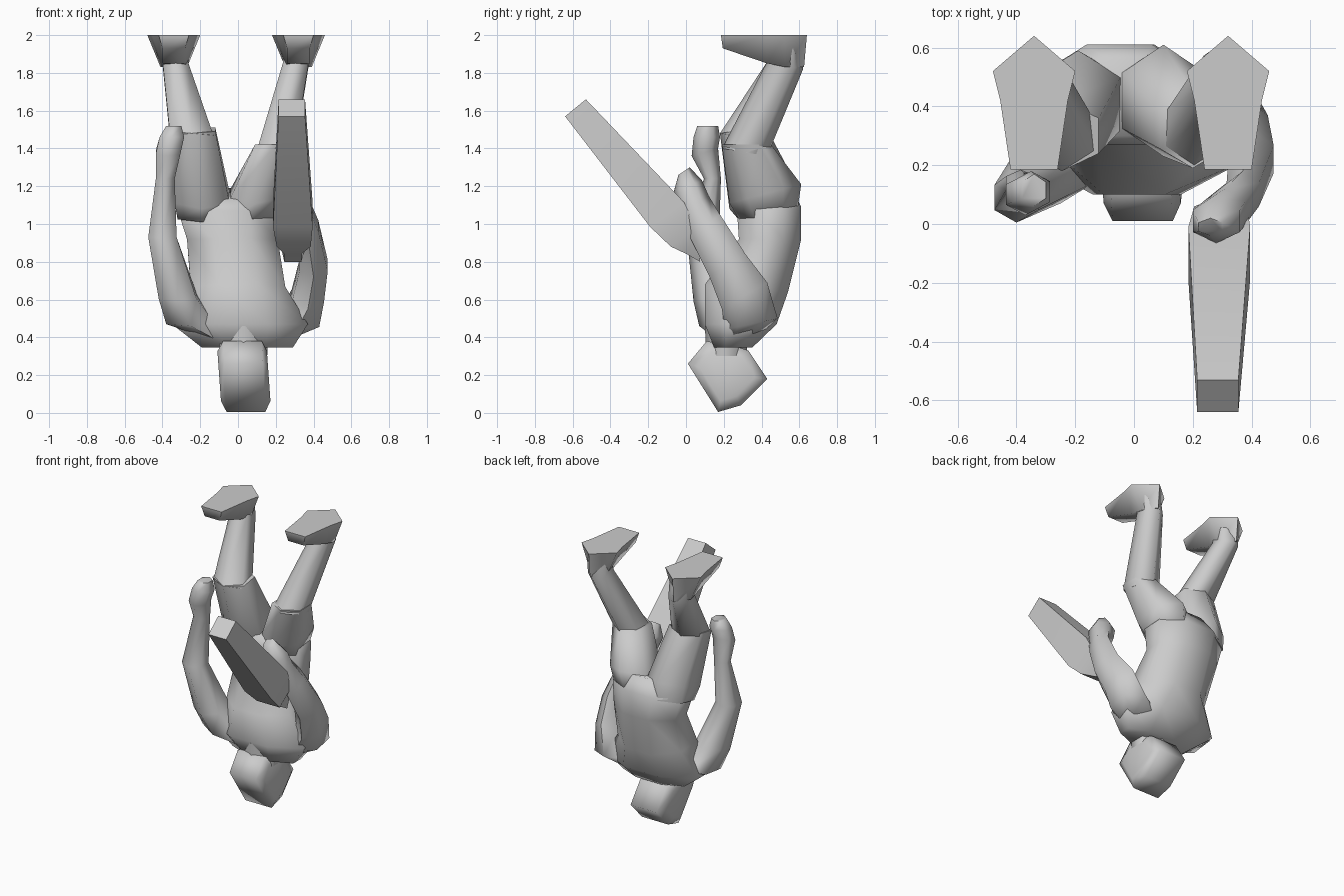
import bpy, math

def loft(name, rings, angle=70):
    """Skin a closed tube over rings that share a point count."""
    n = len(rings[0])
    verts = [p for r in rings for p in r]
    faces = [(i*n+j, i*n+(j+1) % n, (i+1)*n+(j+1) % n, (i+1)*n+j)
             for i in range(len(rings)-1) for j in range(n)]
    faces += [tuple(range(n))[::-1], tuple(range(len(verts)-n, len(verts)))]
    me = bpy.data.meshes.new(name)
    me.from_pydata(verts, [], faces)
    ob = bpy.data.objects.new(name, me)
    bpy.context.collection.objects.link(ob)
    bpy.context.view_layer.objects.active = ob
    ob.select_set(True)
    bpy.ops.object.mode_set(mode='EDIT')
    bpy.ops.mesh.select_all(action='SELECT')
    bpy.ops.mesh.normals_make_consistent(inside=False)
    bpy.ops.object.mode_set(mode='OBJECT')
    bpy.ops.object.shade_smooth_by_angle(angle=math.radians(angle))
    ob.select_set(False)
    return ob

def ring(x, y, z, rx, dy, dz, n):
    """n-sided ring: half width rx along x, half axis (0, dy, dz) across."""
    angles = [2*math.pi*(i+0.5)/n for i in range(n)]
    cm = max(math.cos(a) for a in angles)
    sm = max(math.sin(a) for a in angles)
    return [(x+rx*math.cos(a)/cm, y+dy*math.sin(a)/sm, z+dz*math.sin(a)/sm) for a in angles]

def tube(name, sections, n=6):
    return loft(name, [ring(*s, n) for s in sections])

# Torso, upside down: hips at the top, shoulders near the floor
tube("torso", [
    (-0.03, 0.43, 1.16, 0.15, 0.13, 0.03),
    (-0.05, 0.44, 1.08, 0.27, 0.17, 0.01),
    (-0.03, 0.445, 0.92, 0.24, 0.165, 0.0),
    (0.00, 0.32, 0.66, 0.25, 0.22, -0.02),
    (0.01, 0.29, 0.47, 0.36, 0.19, 0.0),
    (0.05, 0.25, 0.345, 0.24, 0.10, 0.0)], n=8)

# Neck and faceted head
tube("neck", [(0.03, 0.22, 0.46, 0.13, 0.12, 0), (0.028, 0.21, 0.25, 0.125, 0.1, 0)])
profile = [(0.01, 0.26), (0.11, 0.38), (0.27, 0.35), (0.33, 0.33),
           (0.43, 0.18), (0.29, 0.04), (0.17, 0.005)]
def head_ring(x, s, lean):
    return [(x + lean*(0.2-z), 0.21+(y-0.21)*s, 0.2+(z-0.2)*s) for y, z in profile]
loft("head", [head_ring(-0.1, 0.7, 0.05), head_ring(-0.07, 1, 0.05),
              head_ring(0.135, 1, 0.05), head_ring(0.162, 0.7, 0.05)])

# Thighs in short trousers
tube("left_thigh", [
    (-0.19, 0.44, 1.04, 0.13, 0.15, 0.03),
    (-0.19, 0.41, 1.14, 0.145, 0.18, 0.06),
    (-0.245, 0.30, 1.50, 0.125, 0.12, 0.02)])
tube("right_thigh", [
    (0.07, 0.44, 1.04, 0.13, 0.15, 0.03),
    (0.10, 0.42, 1.16, 0.14, 0.19, 0.05),
    (0.20, 0.32, 1.42, 0.11, 0.13, 0.0)])

# Shins
tube("left_shin", [
    (-0.245, 0.29, 1.46, 0.115, 0.11, -0.02),
    (-0.33, 0.525, 1.84, 0.068, 0.095, -0.02),
    (-0.335, 0.53, 1.93, 0.07, 0.07, 0)])
tube("right_shin", [
    (0.20, 0.31, 1.38, 0.10, 0.12, -0.02),
    (0.305, 0.525, 1.84, 0.068, 0.095, -0.02),
    (0.315, 0.53, 1.93, 0.07, 0.07, 0)])

# Feet: pointed heel, flat sole facing up
sole = [(0, .64), (-.14, .52), (-.115, .42), (-.08, .185), (.08, .185), (.115, .42), (.14, .52)]
upper = [(0, .625, 1.83), (-.07, .53, 1.83), (-.06, .43, 1.85), (-.06, .195, 1.93),
         (.06, .195, 1.93), (.06, .43, 1.85), (.07, .53, 1.83)]
for side, cx in (("left", -0.34), ("right", 0.32)):
    loft(side + "_foot", [[(cx+x, y, z) for x, y, z in upper],
                          [(cx+x, y, 2.0 - 0.01*(y < 0.6)) if y > 0.6 else (cx+x, y, 2.0)
                           for x, y in sole]])

# Arm hanging along the body, with hand
tube("left_arm", [
    (-0.12, 0.29, 0.44, 0.10, 0.13, 0.05),
    (-0.25, 0.23, 0.48, 0.13, 0.16, 0.02),
    (-0.32, 0.16, 0.62, 0.10, 0.12, 0.03),
    (-0.40, 0.09, 0.93, 0.075, 0.085, 0.0),
    (-0.385, 0.14, 1.24, 0.05, 0.045, 0.0),
    (-0.37, 0.10, 1.38, 0.065, 0.07, 0.02),
    (-0.35, 0.11, 1.46, 0.065, 0.07, 0.0),
    (-0.34, 0.115, 1.52, 0.04, 0.055, 0.0)])

# Arm reaching forward, with gripping hand
tube("right_arm", [
    (0.18, 0.30, 0.41, 0.12, 0.11, 0.02),
    (0.31, 0.345, 0.47, 0.12, 0.14, 0.03),
    (0.37, 0.31, 0.62, 0.085, 0.12, 0.07),
    (0.40, 0.22, 0.78, 0.075, 0.095, 0.06),
    (0.37, 0.10, 0.99, 0.055, 0.08, 0.06),
    (0.31, 0.04, 1.10, 0.07, 0.08, 0.05),
    (0.28, 0.01, 1.20, 0.08, 0.075, 0.03),
    (0.26, -0.01, 1.28, 0.04, 0.03, 0.02)])

# Tapered four-sided paddle held in the hand
tube("paddle", [
    (0.285, -0.585, 1.615, 0.07, 0.055, 0.045),
    (0.29, -0.10, 1.05, 0.105, 0.09, 0.065),
    (0.295, -0.01, 0.93, 0.09, 0.07, 0.05),
    (0.29, 0.04, 0.82, 0.045, 0.035, -0.02)], n=4).data.update()
